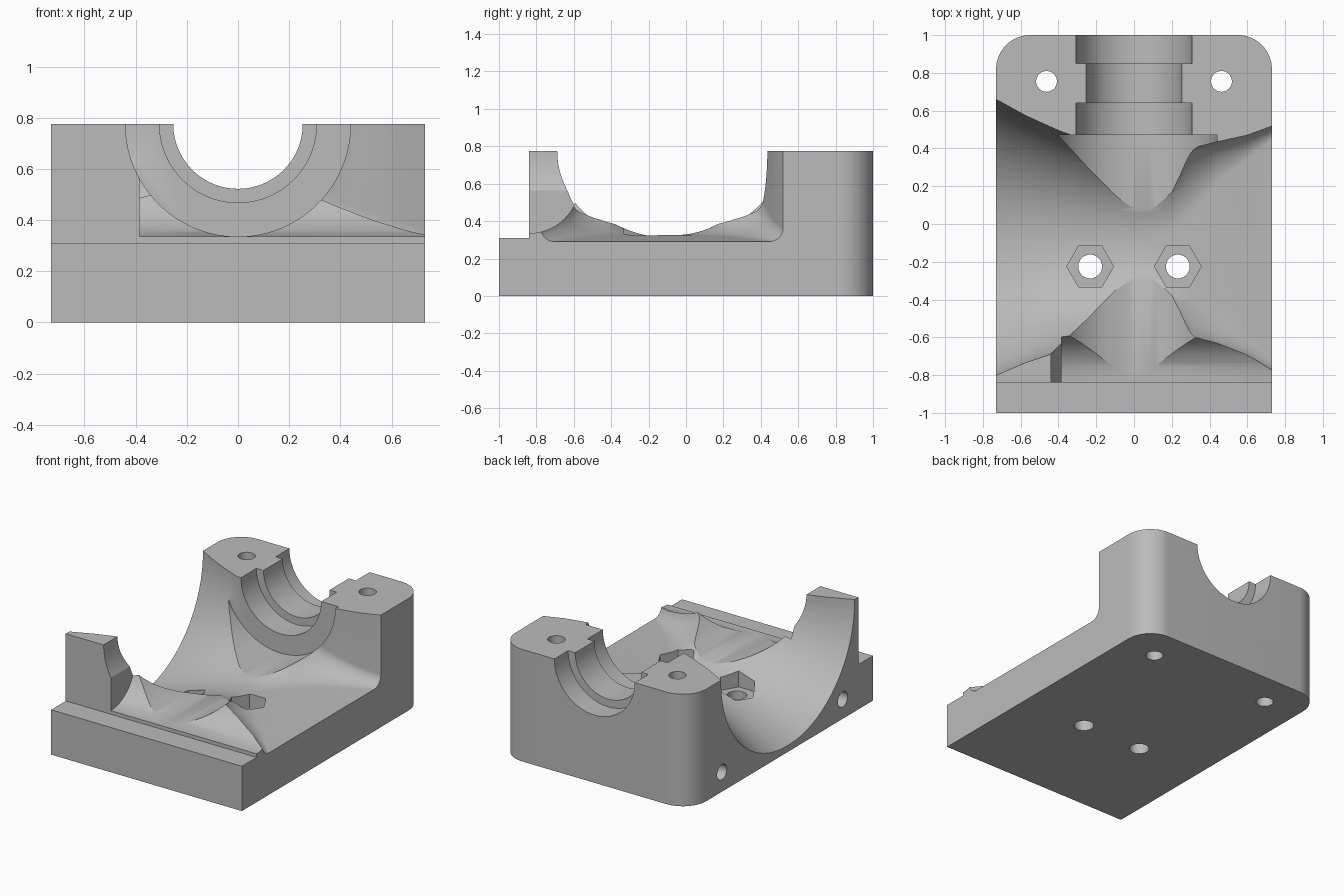
import bpy, bmesh
from math import sin, cos, pi, radians
from mathutils import Matrix, Vector

cube = bpy.data.objects.get("Cube")
if cube:
    bpy.data.objects.remove(cube, do_unlink=True)

HALF_X, TOP = 0.73, 0.775

grey = bpy.data.materials.new("plain grey")
grey.use_nodes = True
grey.diffuse_color = (0.5, 0.5, 0.5, 1)
grey.node_tree.nodes["Principled BSDF"].inputs["Base Color"].default_value = (0.5, 0.5, 0.5, 1)


def make_object(name, bm):
    bmesh.ops.recalc_face_normals(bm, faces=bm.faces)
    mesh = bpy.data.meshes.new(name)
    bm.to_mesh(mesh)
    bm.free()
    mesh.materials.append(grey)
    obj = bpy.data.objects.new(name, mesh)
    bpy.context.collection.objects.link(obj)
    return obj


def prism(name, outline, direction):
    """Extrude a closed outline of 3D points along a direction."""
    bm = bmesh.new()
    face = bm.faces.new([bm.verts.new(p) for p in outline])
    new = bmesh.ops.extrude_face_region(bm, geom=[face])["geom"]
    moved = [v for v in new if isinstance(v, bmesh.types.BMVert)]
    bmesh.ops.translate(bm, verts=moved, vec=direction)
    return make_object(name, bm)


def rod(name, start, end, radius, sides=48):
    """Cylinder or polygonal bar between two points."""
    start, end = Vector(start), Vector(end)
    axis = end - start
    spin = Vector((0, 0, 1)).rotation_difference(axis).to_matrix().to_4x4()
    offset = Matrix.Rotation(radians(90), 4, 'Z')
    bm = bmesh.new()
    bmesh.ops.create_cone(bm, cap_ends=True, segments=sides, radius1=radius, radius2=radius,
                          depth=axis.length,
                          matrix=Matrix.Translation((start + end) / 2) @ spin @ offset)
    return make_object(name, bm)


def loft_section(x, cy, w, d, rx, rz, steps=18):
    """U-shaped cross-section with elliptical lower corners."""
    rx, rz = min(rx, w * 0.985), min(rz, d * 0.985)
    half = [(w, 1.0)]
    for i in range(steps + 1):
        a = pi / 2 * i / steps
        half.append((w - rx + rx * cos(a), TOP - d + rz - rz * sin(a)))
    pts = half + [(-y, z) for y, z in reversed(half)]
    return [(x, cy + y, z) for y, z in pts]


def loft(name, sections):
    bm = bmesh.new()
    rings = [[bm.verts.new(p) for p in s] for s in sections]
    n = len(rings[0])
    for a, b in zip(rings, rings[1:]):
        for i in range(n):
            j = (i + 1) % n
            bm.faces.new((a[i], a[j], b[j], b[i]))
    bm.faces.new(rings[0])
    bm.faces.new(rings[-1])
    bmesh.ops.triangulate(bm, faces=bm.faces)
    return make_object(name, bm)


# Block with rounded rear corners
R = 0.18
outline = [(-HALF_X, -1, 0), (HALF_X, -1, 0)]
for cx, begin in ((HALF_X - R, 0), (R - HALF_X, pi / 2)):
    for i in range(17):
        a = begin + pi / 2 * i / 16
        outline.append((cx + R * cos(a), 1 - R + R * sin(a), 0))
body = prism("bearing_block", outline, (0, 0, TOP))

cutters = []

# Flared cross channel: round horn on the right, squared mouth on the left
round_part = [(-0.74, -0.07, 0.735), (-0.57, -0.08, 0.652), (-0.4, -0.09, 0.585),
              (-0.25, -0.1, 0.54), (-0.1, -0.1, 0.495)]
square_part = [(0.05, -0.105, 0.475, 0.465, 0.47, 0.46), (0.2, -0.105, 0.485, 0.45, 0.44, 0.4),
               (0.3, -0.1, 0.5, 0.45, 0.36, 0.2), (0.44, -0.1, 0.535, 0.457, 0.22, 0.14),
               (0.6, -0.115, 0.585, 0.47, 0.13, 0.1), (0.74, -0.13, 0.652, 0.486, 0.07, 0.07)]
sections = [loft_section(x, cy, r, r, r, r) for x, cy, r in round_part]
sections += [loft_section(*s) for s in square_part]
cutters.append(loft("channel_cutter", sections))

# Stepped shaft bore along the length
for name, y0, y1, r in (("main_bore", -1.1, 0.47, 0.44), ("inner_seat", 0.4, 0.64, 0.307),
                        ("shaft_bore", 0.4, 1.1, 0.253), ("outer_seat", 0.85, 1.1, 0.307)):
    cutters.append(rod(name + "_cutter", (0, y0, TOP), (0, y1, TOP), r, 96))

# Front ledge
ledge = [(-1, y, z) for y, z in ((-1.1, 0.31), (-0.84, 0.31), (-0.84, 1), (-1.1, 1))]
cutters.append(prism("ledge_cutter", ledge, (2, 0, 0)))

# Curved relief behind the ledge, open to the left side
relief = [(-1.1, 0.335)]
for i in range(17):
    a = pi / 2 * i / 16
    relief.append((-0.84 + 0.27 * sin(a), 0.605 - 0.27 * cos(a)))
relief += [(-0.57, 1), (-1.1, 1)]
cutters.append(prism("relief_cutter", [(-0.385, y, z) for y, z in relief], (1.3, 0, 0)))

# Mirrored bolt holes and hexagonal nut pockets
for side in (-1, 1):
    cutters.append(rod("rear_hole_cutter", (side * 0.463, 0.755, -0.1),
                       (side * 0.463, 0.755, 1), 0.055))
    x = side * 0.232
    cutters.append(rod("floor_hole_cutter", (x, -0.225, -0.1), (x, -0.225, 1), 0.063))
    hexagon = [(x + 0.124 * cos(k * pi / 3), -0.225 + 0.124 * sin(k * pi / 3), 0.2)
               for k in range(6)]
    cutters.append(prism("nut_pocket_cutter", hexagon, (0, 0, 0.8)))

# Blind holes in the right side
for y in (-0.67, 0.65):
    cutters.append(rod("side_hole_cutter", (-0.8, y, 0.135), (-0.35, y, 0.135), 0.053))

# Carve the block, then drop the cutters
bpy.context.view_layer.objects.active = body
for cutter in cutters:
    cutter.hide_render = True
    mod = body.modifiers.new(cutter.name, 'BOOLEAN')
    mod.operation = 'DIFFERENCE'
    mod.solver = 'EXACT'
    mod.object = cutter
    bpy.ops.object.modifier_apply(modifier=mod.name)
for cutter in cutters:
    bpy.data.objects.remove(cutter, do_unlink=True)

for obj in bpy.context.selected_objects:
    obj.select_set(False)
body.select_set(True)
bpy.ops.object.shade_smooth_by_angle(angle=radians(25))
